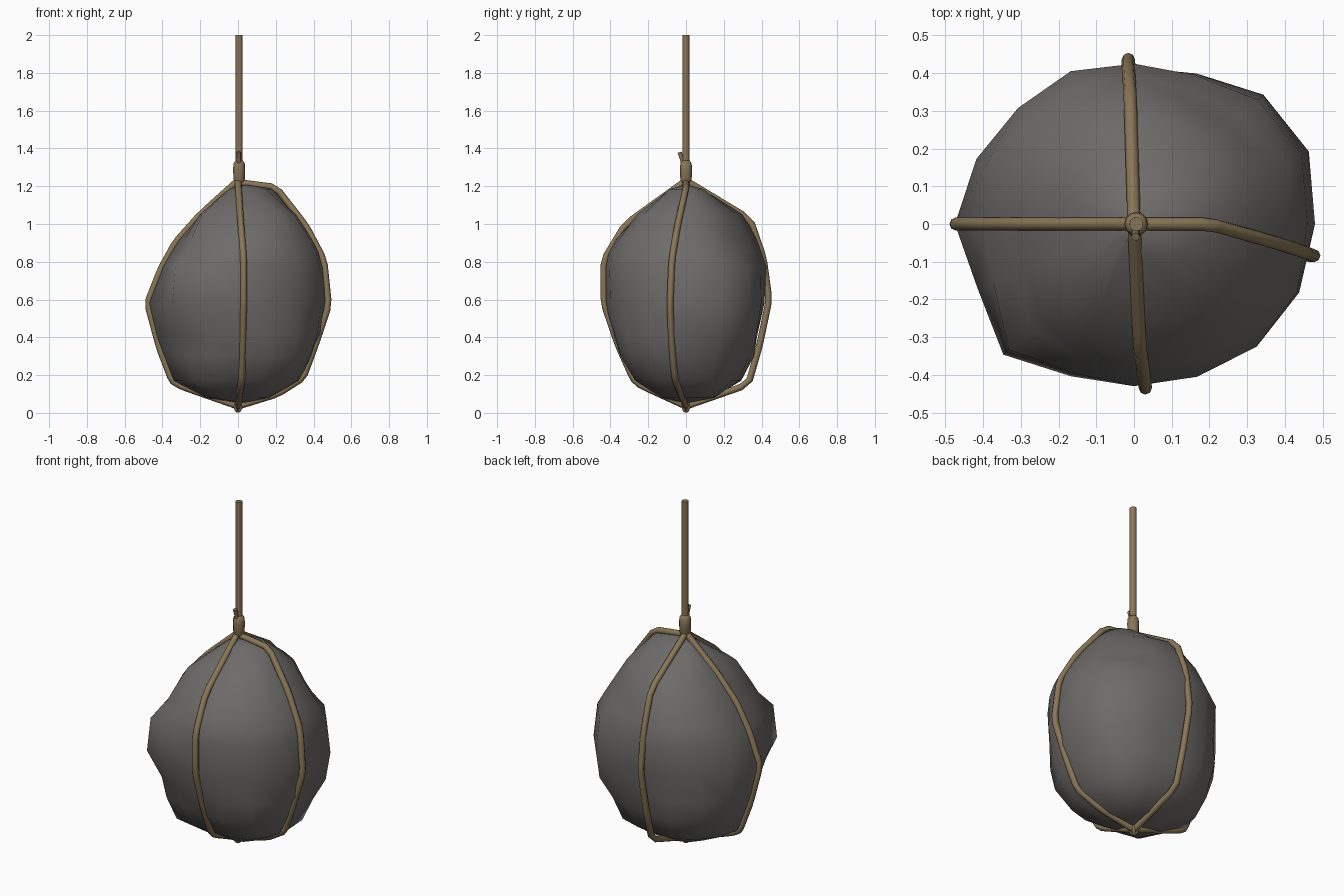
import bpy, bmesh, math
from mathutils import Vector

if "Cube" in bpy.data.objects:
    bpy.data.objects.remove(bpy.data.objects["Cube"])


def mat(name, rgb):
    m = bpy.data.materials.new(name)
    m.diffuse_color = (*rgb, 1)
    m.use_nodes = True
    m.node_tree.nodes["Principled BSDF"].inputs["Base Color"].default_value = m.diffuse_color
    return m


STONE = mat("dark stone", (0.155, 0.148, 0.142))
ROPE = mat("tan rope", (0.25, 0.18, 0.095))


def finish(bm, name, material, angle=60):
    bmesh.ops.recalc_face_normals(bm, faces=bm.faces)
    me = bpy.data.meshes.new(name)
    bm.to_mesh(me)
    bm.free()
    me.materials.append(material)
    ob = bpy.data.objects.new(name, me)
    bpy.context.collection.objects.link(ob)
    bpy.ops.object.select_all(action='DESELECT')
    ob.select_set(True)
    bpy.context.view_layer.objects.active = ob
    bpy.ops.object.shade_smooth_by_angle(angle=math.radians(angle))
    return ob


def skin(bm, rings, cyclic=False, caps=True):
    n = len(rings[0])
    pairs = list(zip(rings, rings[1:])) + ([(rings[-1], rings[0])] if cyclic else [])
    for a, b in pairs:
        for i in range(n):
            bm.faces.new((a[i], a[(i + 1) % n], b[(i + 1) % n], b[i]))
    if caps and not cyclic:
        bm.faces.new(rings[0])
        bm.faces.new(rings[-1])


def tube(name, pts, radii, up, sides=8, cyclic=False):
    """Sweep a round section along pts; up is a vector across the path."""
    pts, up = [Vector(p) for p in pts], Vector(up)
    if not isinstance(radii, (list, tuple)):
        radii = [radii] * len(pts)
    bm, rings, n = bmesh.new(), [], len(pts)
    for i, p in enumerate(pts):
        a = pts[(i - 1) % n] if cyclic else pts[max(i - 1, 0)]
        b = pts[(i + 1) % n] if cyclic else pts[min(i + 1, n - 1)]
        t = (b - a).normalized()
        u = (up - t * up.dot(t)).normalized()
        v = t.cross(u)
        rings.append([bm.verts.new(p + radii[i] * (u * math.cos(k * math.tau / sides)
                     + v * math.sin(k * math.tau / sides))) for k in range(sides)])
    skin(bm, rings, cyclic)
    return finish(bm, name, ROPE)


def strand(name, pts, up):
    """Rope strand with each corner slightly cut."""
    pts = [Vector(p) for p in pts]
    path = [pts[0]]
    for a, p, b in zip(pts, pts[1:], pts[2:]):
        path += [p.lerp(a, 0.12), p.lerp(b, 0.12)]
    tube(name, path + [pts[-1]], 0.0175, up)


# Lumpy stone: radius by height in eight compass directions, doubled to sixteen
levels = (1.185, 1.05, 0.92, 0.85, 0.77, 0.58, 0.42, 0.30, 0.17, 0.08)
radii = (
    (.19, .31, .40, .44, .46, .48, .45, .39, .33, .17),   # +x
    (.13, .30, .36, .40, .465, .485, .465, .395, .34, .20),
    (.06, .30, .375, .40, .425, .415, .375, .36, .29, .14),  # +y
    (.05, .25, .35, .39, .435, .42, .43, .40, .33, .16),
    (.05, .20, .31, .355, .40, .475, .44, .395, .345, .17),  # -x
    (.05, .27, .35, .39, .47, .49, .41, .385, .33, .17),
    (.06, .25, .375, .415, .43, .43, .385, .34, .26, .12),  # -y
    (.12, .32, .40, .43, .46, .45, .445, .42, .33, .16),
)
between = (1.04, .96, 1.02, 1.01, .93, .95, .985, 1.02)
bm = bmesh.new()
rings = []
for j, z in enumerate(levels):
    ring = []
    for i in range(16):
        k = i // 2
        r = radii[k][j]
        if i % 2:
            r = (r + radii[(k + 1) % 8][j]) / 2 * between[k]
        a = i * math.tau / 16
        ring.append(bm.verts.new((r * math.cos(a), r * math.sin(a), z)))
    rings.append(ring)
skin(bm, rings, caps=False)
for ring, tip in ((rings[0], (0.04, 0, 1.21)), (rings[-1], (0.02, 0, 0.05))):
    v = bm.verts.new(tip)
    for i in range(16):
        bm.faces.new((ring[i], ring[(i + 1) % 16], v))
finish(bm, "stone", STONE, 80)

# Four rope strands hugging the stone from top knot to bottom knot
top, bottom = (0, 0, 1.23), (0, 0, 0.035)
strand("strand_left", [top, (-.20, 0, 1.05), (-.33, 0, .905), (-.41, 0, .76), (-.48, 0, .58),
       (-.415, 0, .34), (-.35, 0, .17), (-.30, 0, .14), bottom], (0, 1, 0))
strand("strand_right", [(0, 0, 1.22), (.20, 0, 1.195), (.36, -.045, .99), (.455, -.075, .81),
       (.48, -.085, .57), (.41, -.075, .36), (.345, -.06, .185), (.21, -.03, .10), bottom],
       (0, 1, 0))
strand("strand_front", [top, (.015, -.32, 1.0), (.03, -.435, .81), (.03, -.435, .58),
       (.025, -.36, .36), (.02, -.28, .18), (.015, -.24, .145), bottom], (1, 0, 0))
strand("strand_back", [top, (-.01, .34, 1.025), (-.015, .41, .82), (-.015, .44, .60),
       (-.012, .39, .36), (-.01, .33, .15), bottom], (1, 0, 0))

# Hanging rope, wrapped knot and its loose end
tube("hanging_rope", [(0.006, 0, 1.22), (0.006, 0, 2.0)], 0.0185, (1, 0, 0), 12)
tube("top_knot", [(.006, 0, z) for z in (1.22, 1.235, 1.29, 1.32, 1.335)],
     [.024, .03, .032, .03, .02], (1, 0, 0), 12)
tube("loose_end", [(.004, -.012, 1.29), (.004, -.02, 1.34), (.004, -.034, 1.38)], 0.011, (1, 0, 0))

# Small binding loops where the strands cross underneath
for k, s in enumerate((1, -1)):
    d = Vector((1, s, 0)).normalized()
    tube("bottom_binding_%d" % (k + 1),
         [d * (.02 * math.cos(a)) + Vector((0, 0, .034 + .026 * math.sin(a)))
          for a in (i * math.tau / 12 for i in range(12))],
         0.008, d.cross(Vector((0, 0, 1))), 6, True)
